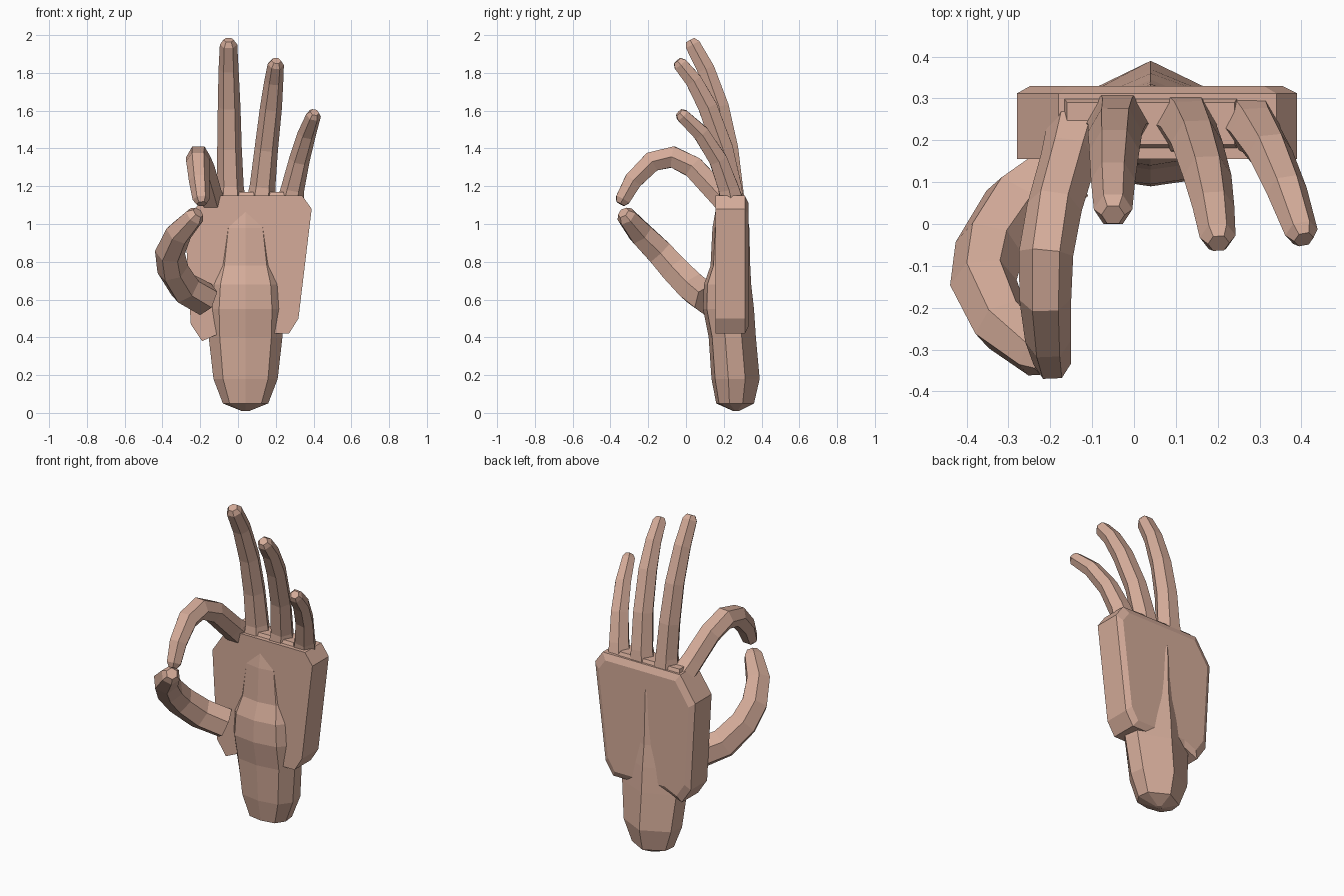
import bpy
import bmesh
import math
from mathutils import Vector

cube = bpy.data.objects.get("Cube")
if cube:
    bpy.data.objects.remove(cube, do_unlink=True)

skin = bpy.data.materials.new("skin")
skin.use_nodes = True
colour = (0.66, 0.41, 0.32, 1)
skin.diffuse_color = colour
skin.node_tree.nodes["Principled BSDF"].inputs["Base Color"].default_value = colour


def loft(name, rings):
    """Join equal-sized rings of points into a closed, flat-shaded solid."""
    bm = bmesh.new()
    loops = [[bm.verts.new(p) for p in ring] for ring in rings]
    for low, high in zip(loops, loops[1:]):
        for i in range(len(low)):
            j = (i + 1) % len(low)
            bm.faces.new((low[i], low[j], high[j], high[i]))
    bm.faces.new(loops[0])
    bm.faces.new(loops[-1])
    bmesh.ops.recalc_face_normals(bm, faces=bm.faces)
    mesh = bpy.data.meshes.new(name)
    bm.to_mesh(mesh)
    bm.free()
    mesh.materials.append(skin)
    obj = bpy.data.objects.new(name, mesh)
    bpy.context.collection.objects.link(obj)
    return obj


def digit(name, path, radii, sides=6):
    """Sweep a tapering polygon along a path and round off its tip."""
    pts = [Vector(p) for p in path]
    end = (pts[-1] - pts[-2]).normalized()
    pts.append(pts[-1] + end * radii[-1] * 0.6)
    radii = radii + [radii[-1] * 0.6]
    rings = []
    for i, (p, r) in enumerate(zip(pts, radii)):
        along = (pts[min(i + 1, len(pts) - 1)] - pts[max(i - 1, 0)]).normalized()
        across = Vector((1, 0, 0))
        across = (across - along * across.dot(along)).normalized()
        depth = along.cross(across)
        rings.append([p + across * r * math.cos(a) + depth * r * math.sin(a)
                      for a in (math.tau * k / sides for k in range(sides))])
    return loft(name, rings)


# Palm slab: tapering outline with clipped corners and a slightly raised back
outline = [(-0.19, 0.38), (-0.1, 0.42), (0.27, 0.42), (0.32, 0.5), (0.39, 1.08),
           (0.34, 1.15), (-0.18, 1.15), (-0.28, 1.0), (-0.25, 0.47)]
rings = []
for y, s in ((0.155, 1), (0.312, 1), (0.33, 0.9)):
    rings.append([(0.04 + (x - 0.04) * s, y, 0.78 + (z - 0.78) * s) for x, z in outline])
loft("palm", rings)

# Wrist and heel of the hand: z, half width, front y, back y
section = [(0, -1), (0.7, -0.85), (1, -0.3), (0.93, 0.4),
           (0, 1), (-0.93, 0.4), (-1, -0.3), (-0.7, -0.85)]
levels = [(0.01, 0.02, 0.25, 0.28), (0.05, 0.12, 0.16, 0.36),
          (0.18, 0.17, 0.135, 0.39), (0.4, 0.195, 0.12, 0.37),
          (0.55, 0.2, 0.09, 0.36), (0.68, 0.19, 0.095, 0.345),
          (0.78, 0.16, 0.13, 0.34), (0.98, 0.13, 0.14, 0.335),
          (1.12, 0.1, 0.165, 0.315)]
rings = []
for z, w, front, back in levels:
    mid, half = (front + back) / 2, (back - front) / 2
    rings.append([(0.04 + w * x, mid + half * y, z) for x, y in section])
loft("wrist", rings)

# Three raised fingers, curling forward
digit("middle_finger",
      [(-0.04, 0.24, 1.1), (-0.04, 0.24, 1.2), (-0.045, 0.22, 1.4),
       (-0.047, 0.175, 1.62), (-0.05, 0.105, 1.82), (-0.05, 0.035, 1.95)],
      [0.085, 0.07, 0.065, 0.06, 0.053, 0.046])
digit("ring_finger",
      [(0.12, 0.24, 1.1), (0.13, 0.235, 1.2), (0.15, 0.195, 1.4),
       (0.175, 0.115, 1.62), (0.19, 0.04, 1.76), (0.2, -0.03, 1.845)],
      [0.08, 0.068, 0.062, 0.058, 0.05, 0.043])
digit("little_finger",
      [(0.27, 0.25, 1.08), (0.29, 0.225, 1.19), (0.325, 0.17, 1.34),
       (0.365, 0.08, 1.48), (0.4, -0.02, 1.575)],
      [0.075, 0.062, 0.055, 0.049, 0.04])

# Index finger arching over to meet the thumb
digit("index_finger",
      [(-0.13, 0.25, 1.08), (-0.155, 0.16, 1.17), (-0.19, 0.04, 1.3),
       (-0.21, -0.07, 1.355), (-0.212, -0.18, 1.33), (-0.205, -0.28, 1.23),
       (-0.195, -0.335, 1.13)],
      [0.075, 0.068, 0.066, 0.065, 0.062, 0.055, 0.045])
digit("thumb",
      [(-0.17, 0.12, 0.6), (-0.28, 0.04, 0.66), (-0.345, -0.06, 0.76),
       (-0.36, -0.14, 0.85), (-0.315, -0.24, 0.95), (-0.23, -0.315, 1.04)],
      [0.09, 0.09, 0.085, 0.08, 0.072, 0.055])

# Webbing between the knuckles
for name, x in (("web_inner", -0.12), ("web_middle", 0.045), ("web_outer", 0.2)):
    loft(name, [[(x + sx * w, 0.24 + sy * d, z) for sx, sy in
                 ((-1, -1), (1, -1), (1, 1), (-1, 1))]
                for z, w, d in ((1.1, 0.06, 0.08), (1.17, 0.04, 0.05))])
